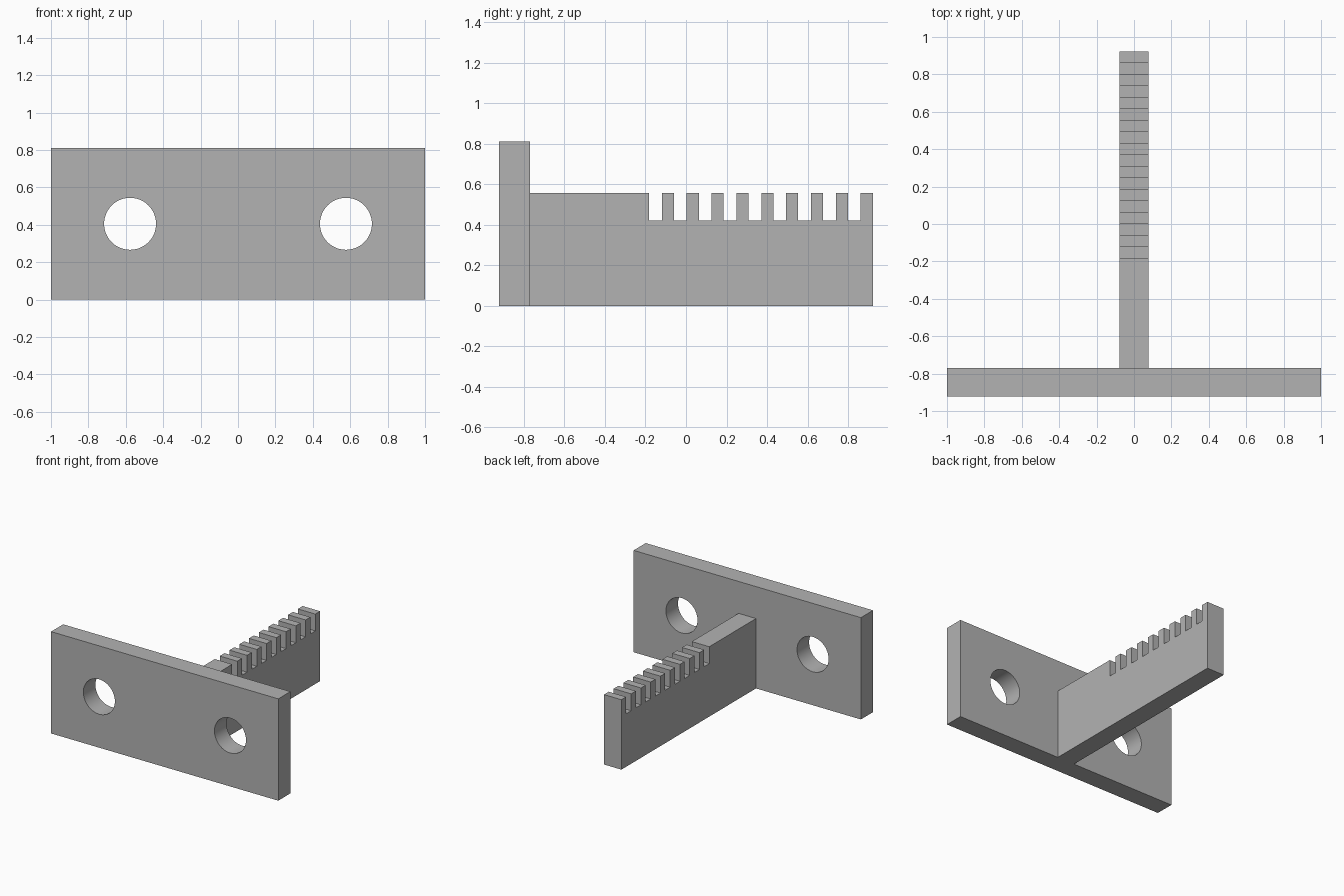
import bpy, bmesh, math
from mathutils import Vector

cube = bpy.data.objects.get("Cube")
if cube:
    bpy.data.objects.remove(cube, do_unlink=True)

# Main dimensions
END_Y = 0.922
PLATE_BACK = -0.77
PLATE_H = 0.81
BAR_W, BAR_H = 0.154, 0.556
SLOT_FLOOR, SLOT_W, PITCH, SLOTS = 0.422, 0.063, 0.1227, 9
HOLE_X, HOLE_R = 0.577, 0.139

grey = bpy.data.materials.new("plain grey")
grey.use_nodes = True
colour = (0.45, 0.45, 0.45, 1)
grey.diffuse_color = colour
grey.node_tree.nodes["Principled BSDF"].inputs["Base Color"].default_value = colour


def finish(name, bm):
    bmesh.ops.recalc_face_normals(bm, faces=bm.faces)
    mesh = bpy.data.meshes.new(name)
    bm.to_mesh(mesh)
    bm.free()
    mesh.materials.append(grey)
    obj = bpy.data.objects.new(name, mesh)
    bpy.context.collection.objects.link(obj)
    return obj


def extrude_profile(name, points, direction):
    bm = bmesh.new()
    face = bm.faces.new([bm.verts.new(p) for p in points])
    result = bmesh.ops.extrude_face_region(bm, geom=[face], use_keep_orig=True)
    verts = [v for v in result["geom"] if isinstance(v, bmesh.types.BMVert)]
    bmesh.ops.translate(bm, verts=verts, vec=Vector(direction))
    return finish(name, bm)


# Mounting plate
plate = extrude_profile(
    "mounting_plate",
    [(x, -END_Y, z) for x, z in ((-1, 0), (1, 0), (1, PLATE_H), (-1, PLATE_H))],
    (0, PLATE_BACK + END_Y, 0))

# Bolt holes, one on each side
for side, name in ((-1, "right_hole_cutter"), (1, "left_hole_cutter")):
    angles = [math.tau * i / 48 for i in range(48)]
    ring = [(side * HOLE_X + HOLE_R * math.cos(a), -1.1,
             PLATE_H / 2 + HOLE_R * math.sin(a)) for a in angles]
    cutter = extrude_profile(name, ring, (0, 0.5, 0))
    cutter.hide_render = True
    cut = plate.modifiers.new(name, "BOOLEAN")
    cut.operation = "DIFFERENCE"
    cut.solver = "EXACT"
    cut.object = cutter
    bpy.context.view_layer.objects.active = plate
    bpy.ops.object.modifier_apply(modifier=cut.name)
    bpy.data.objects.remove(cutter, do_unlink=True)

# Toothed bar: side profile with square slots, the last tooth ending the bar
tooth_w = PITCH - SLOT_W
first_slot = END_Y - SLOTS * PITCH
outline = [(END_Y, 0), (PLATE_BACK, 0), (PLATE_BACK, BAR_H)]
for i in range(SLOTS):
    y = first_slot + i * PITCH
    outline += [(y, BAR_H), (y, SLOT_FLOOR),
                (y + SLOT_W, SLOT_FLOOR), (y + SLOT_W, BAR_H)]
outline.append((END_Y, BAR_H))
bar = extrude_profile("toothed_bar", [(-BAR_W / 2, y, z) for y, z in outline],
                      (BAR_W, 0, 0))

# Smooth hole walls, sharp corners elsewhere
bpy.ops.object.select_all(action="DESELECT")
plate.select_set(True)
bpy.context.view_layer.objects.active = plate
bpy.ops.object.shade_smooth_by_angle(angle=math.radians(30))
